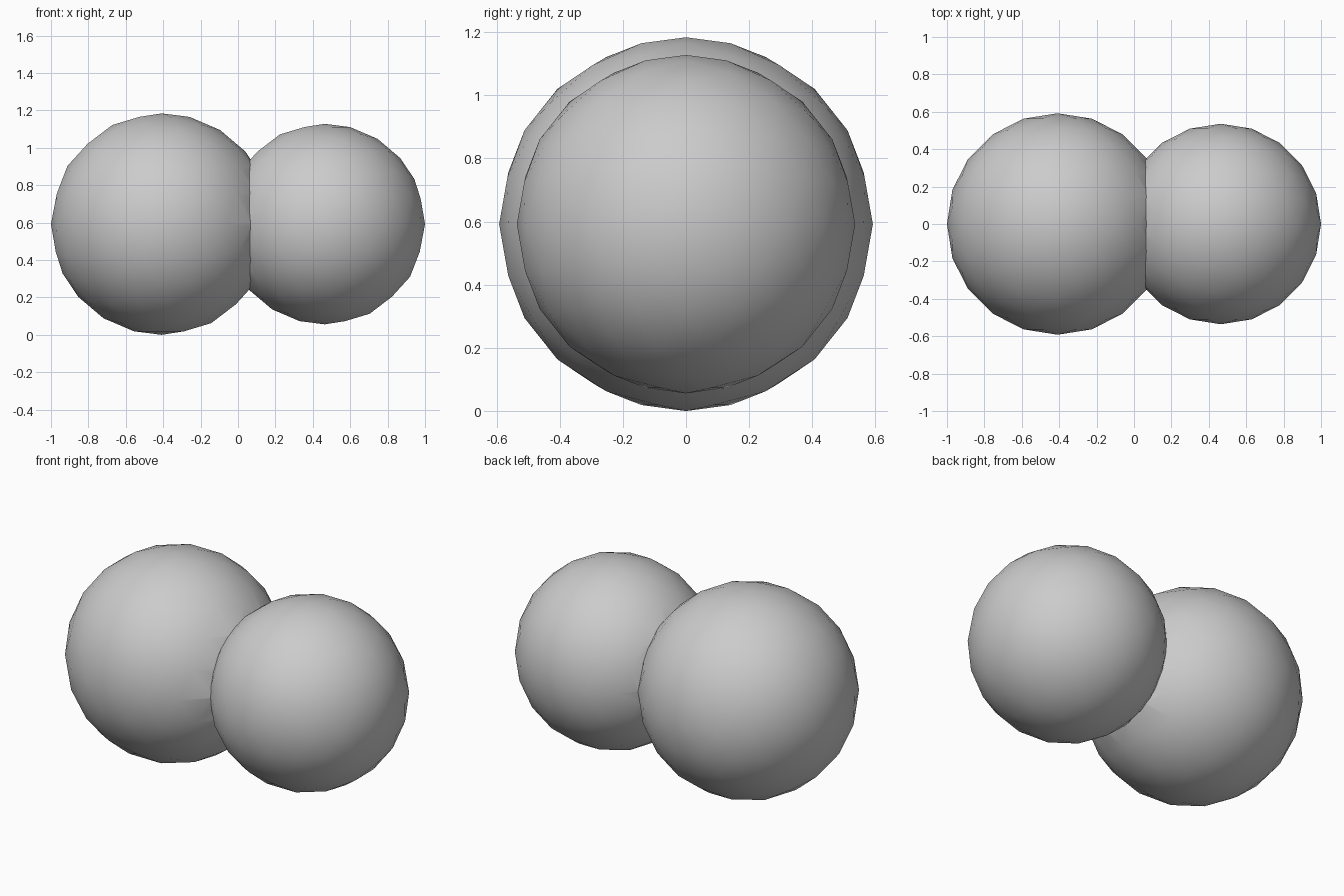
import bpy
import math

cube = bpy.data.objects.get("Cube")
if cube:
    bpy.data.objects.remove(cube, do_unlink=True)

# One plain grey for the whole body
grey = bpy.data.materials.new("plain grey")
grey.use_nodes = True
colour = (0.6, 0.6, 0.6, 1)
grey.diffuse_color = colour
grey.node_tree.nodes["Principled BSDF"].inputs["Base Color"].default_value = colour

LARGE_R, SMALL_R = 0.592, 0.536


def ball(name, radius, x):
    bpy.ops.mesh.primitive_ico_sphere_add(
        subdivisions=4 - 1, radius=radius, location=(x, 0, LARGE_R))
    obj = bpy.context.object
    obj.name = name
    obj.data.materials.append(grey)
    return obj


# Two faceted balls, the small one on the model's left
small = ball("small_ball", SMALL_R, 1 - SMALL_R)
large = ball("joined_balls", LARGE_R, LARGE_R - 1)

# Fuse them into one closed skin
union = large.modifiers.new("fuse", "BOOLEAN")
union.operation = "UNION"
union.solver = "EXACT"
union.object = small
bpy.ops.object.modifier_apply(modifier=union.name)
bpy.data.objects.remove(small, do_unlink=True)

# Smooth skin with a sharp crease at the seam
bpy.ops.object.shade_smooth_by_angle(angle=math.radians(30))
